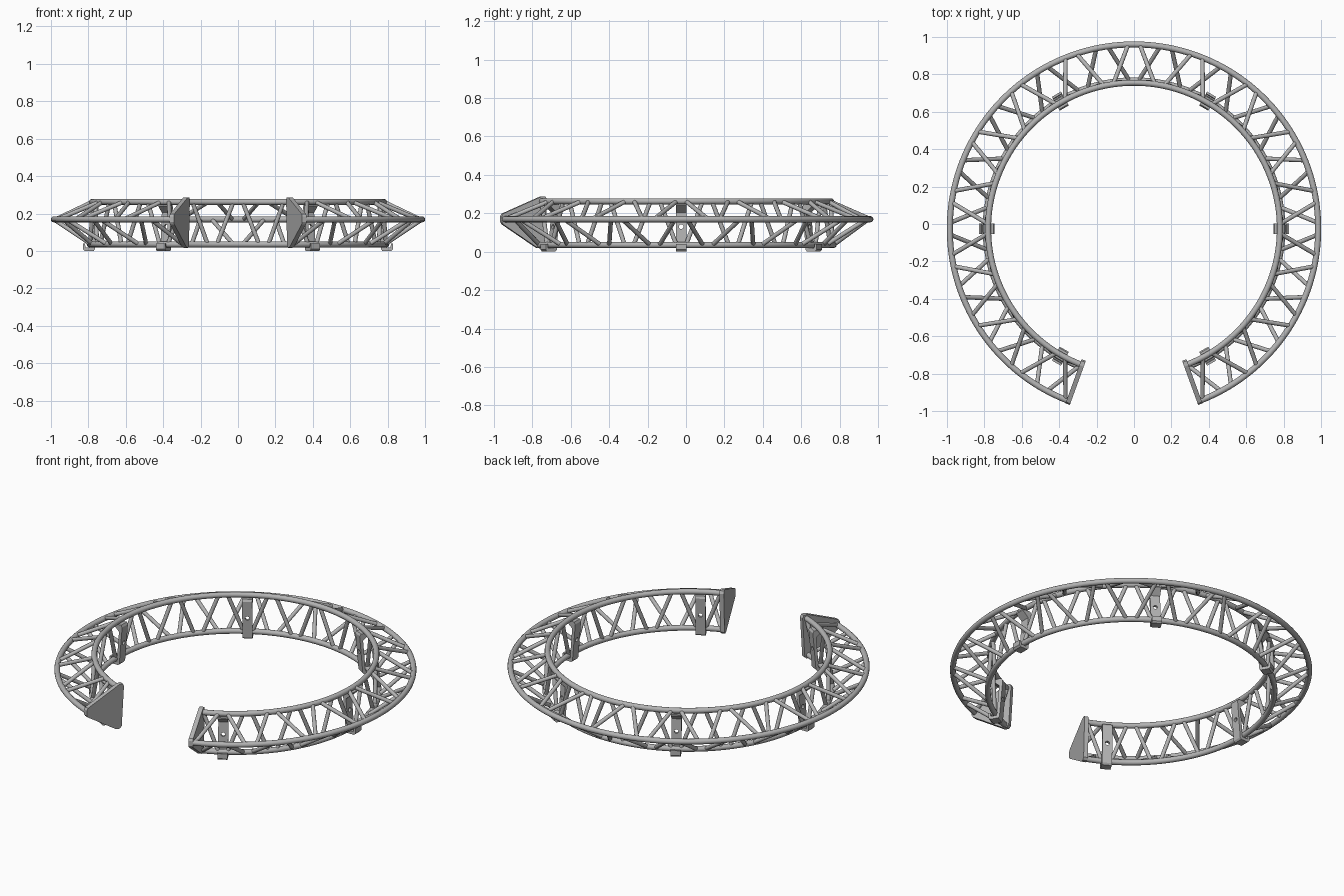
import bpy, bmesh
from math import sin, cos, radians
from mathutils import Matrix, Vector

cube = bpy.data.objects.get("Cube")
if cube:
    bpy.data.objects.remove(cube, do_unlink=True)

CENTRE = Vector((0, -0.025, 0))
END = 160                      # half sweep of the open ring, in degrees from the back
STEP = 10                      # half a lattice bay
GAP = 1.8                      # spacing of strut ends at a node

steel = bpy.data.materials.new("grey_steel")
steel.use_nodes = True
steel.diffuse_color = (0.45, 0.45, 0.45, 1)
steel.node_tree.nodes["Principled BSDF"].inputs["Base Color"].default_value = (0.45, 0.45, 0.45, 1)

# chords as (radius, height)
OUTER = (0.985, 0.169)
UPPER = (0.78, 0.262)
LOWER = (0.793, 0.035)


def polar(chord, angle):
    a = radians(angle)
    return Vector((chord[0] * sin(a), chord[0] * cos(a), chord[1]))


def add_mesh(name, mesh):
    mesh.materials.clear()
    mesh.materials.append(steel)
    obj = bpy.data.objects.new(name, mesh)
    obj.location = CENTRE
    bpy.context.collection.objects.link(obj)
    return obj


def baked(obj):
    bpy.context.view_layer.update()
    graph = bpy.context.evaluated_depsgraph_get()
    mesh = bpy.data.meshes.new_from_object(obj.evaluated_get(graph))
    bpy.data.objects.remove(obj, do_unlink=True)
    return mesh


def tubes(name, paths, radius):
    """Round tubes along point paths, joined in one mesh."""
    curve = bpy.data.curves.new(name, "CURVE")
    curve.dimensions = "3D"
    curve.bevel_depth = radius
    curve.bevel_resolution = 4
    curve.use_fill_caps = True
    for path in paths:
        spline = curve.splines.new("POLY")
        spline.points.add(len(path) - 1)
        for point, co in zip(spline.points, path):
            point.co = (*co, 1)
    temp = bpy.data.objects.new(name + "_path", curve)
    bpy.context.collection.objects.link(temp)
    obj = add_mesh(name, baked(temp))
    bpy.ops.object.select_all(action="DESELECT")
    obj.select_set(True)
    bpy.context.view_layer.objects.active = obj
    bpy.ops.object.shade_smooth_by_angle(angle=radians(40))


def prism(name, profile, y0, y1):
    """Extrude a radius/height profile along the tangent."""
    bm = bmesh.new()
    face = bm.faces.new([bm.verts.new((r, y0, z)) for r, z in profile])
    ext = bmesh.ops.extrude_face_region(bm, geom=[face])
    moved = [v for v in ext["geom"] if isinstance(v, bmesh.types.BMVert)]
    bmesh.ops.translate(bm, verts=moved, vec=(0, y1 - y0, 0))
    bmesh.ops.recalc_face_normals(bm, faces=bm.faces)
    mesh = bpy.data.meshes.new(name)
    bm.to_mesh(mesh)
    bm.free()
    return add_mesh(name, mesh)


# three curved chords
for name, chord in (("outer_chord", OUTER), ("upper_inner_chord", UPPER), ("lower_inner_chord", LOWER)):
    tubes(name, [[polar(chord, a) for a in range(-END + 1, END, 2)]], 0.016)


# zigzag lattice on each of the three faces
def lattice(name, even, odd):
    paths = []
    for a in range(-END, END, STEP):
        first, second = (even, odd) if (a // STEP) % 2 == 0 else (odd, even)
        paths.append([polar(first, a + GAP), polar(second, a + STEP - GAP)])
    tubes(name, paths, 0.0115)


lattice("upper_struts", OUTER, UPPER)
lattice("lower_struts", LOWER, OUTER)
lattice("inner_struts", UPPER, LOWER)

# end plates closing the two ends of the truss
plate = [(0.752, 0.27), (0.76, 0.286), (0.785, 0.286), (0.995, 0.198), (1.003, 0.185),
         (1.003, 0.155), (0.995, 0.142), (0.805, 0.02), (0.78, 0.017), (0.767, 0.03)]
for side, name in ((1, "left_end_plate"), (-1, "right_end_plate")):
    obj = prism(name, plate, 0, 0.025 * side)
    obj.rotation_euler.z = radians(90 - side * END)

# mounting bracket: leaning web with hooked foot, sloped top lip and a bolt hole
section = [(0.83, 0.04), (0.83, 0.01), (0.82, 0), (0.772, 0), (0.764, 0.01),
           (0.745, 0.235), (0.752, 0.248), (0.805, 0.248), (0.805, 0.24),
           (0.766, 0.205), (0.781, 0.018), (0.815, 0.018), (0.818, 0.04)]
bracket = prism("bracket_blank", section, -0.028, 0.028)
bm = bmesh.new()
bmesh.ops.create_cone(bm, cap_ends=True, segments=20, radius1=0.012, radius2=0.012, depth=0.1,
                      matrix=Matrix.Translation((0.76, 0, 0.13)) @ Matrix.Rotation(radians(90), 4, "Y"))
cut_mesh = bpy.data.meshes.new("bolt_cutter")
bm.to_mesh(cut_mesh)
bm.free()
cutter = add_mesh("bolt_cutter", cut_mesh)
cutter.hide_render = True
hole = bracket.modifiers.new("bolt_hole", "BOOLEAN")
hole.operation = "DIFFERENCE"
hole.solver = "EXACT"
hole.object = cutter
bracket_mesh = baked(bracket)
bpy.data.objects.remove(cutter, do_unlink=True)
for i in range(6):
    add_mesh(f"mounting_bracket_{i + 1}", bracket_mesh).rotation_euler.z = radians(60 * i)
